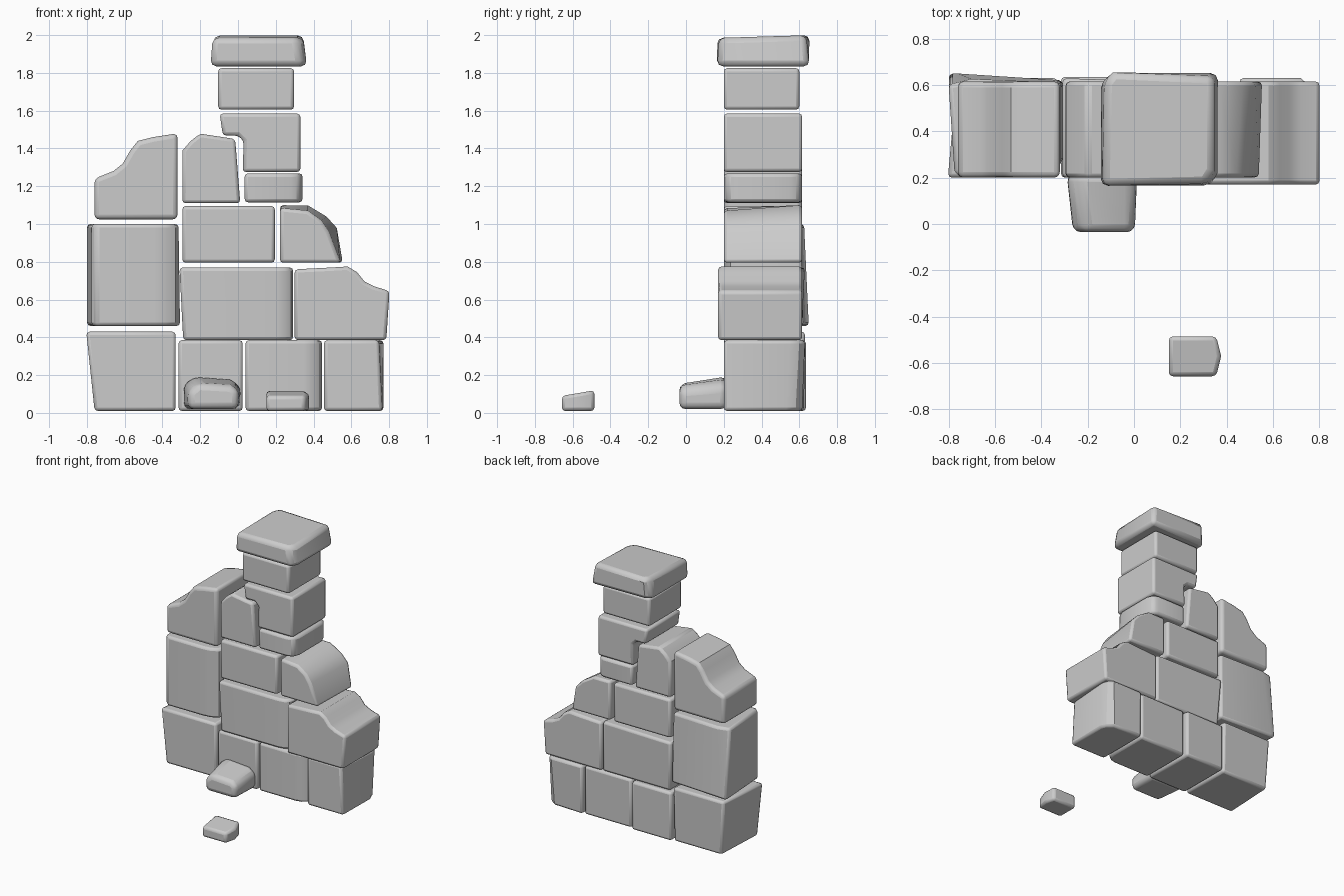
import bpy, bmesh

Y0, Y1 = 0.2, 0.615  # usual front and back of the wall


def loft(name, ring_a, ring_b, bevel, segs):
    """Solid stone between two matching rings of 3D points, with softened edges."""
    bm = bmesh.new()
    a = [bm.verts.new(p) for p in ring_a]
    b = [bm.verts.new(p) for p in ring_b]
    bm.faces.new(a)
    bm.faces.new(b[::-1])
    n = len(a)
    for i in range(n):
        j = (i + 1) % n
        bm.faces.new((a[i], b[i], b[j], a[j]))
    bmesh.ops.recalc_face_normals(bm, faces=bm.faces)
    me = bpy.data.meshes.new(name)
    bm.to_mesh(me)
    bm.free()
    ob = bpy.data.objects.new(name, me)
    bpy.context.collection.objects.link(ob)
    mod = ob.modifiers.new("soft_edges", 'BEVEL')
    mod.width = bevel
    mod.segments = segs
    mod.limit_method = 'ANGLE'
    mod.angle_limit = 0.75
    bpy.ops.object.select_all(action='DESELECT')
    ob.select_set(True)
    bpy.context.view_layer.objects.active = ob
    bpy.ops.object.shade_smooth_by_angle(angle=0.55)
    return ob


def front(name, pts, y0=Y0, y1=Y1, back=None, bevel=0.018, segs=2):
    """Stone from a front (x, z) profile; back may be a different profile."""
    return loft(name, [(x, y0, z) for x, z in pts],
                [(x, y1, z) for x, z in (back or pts)], bevel, segs)


def plan(name, pts, z0, z1, top=None, tilt=0.0, bevel=0.018, segs=2):
    """Stone from a plan (x, y) profile; top may differ and tilt along y."""
    t = top or pts
    return loft(name, [(x, y, z0) for x, y in pts],
                [(x, y, z1 + tilt * (y - t[0][1])) for x, y in t], bevel, segs)


def box(name, x0, x1, z0, z1, y0=Y0, y1=Y1):
    return front(name, [(x0, z0), (x1, z0), (x1, z1), (x0, z1)], y0, y1)


# bottom course
plan("base_stone_left", [(-.76, .2), (-.33, .2), (-.33, .62), (-.74, .62)], .01, .43,
     top=[(-.805, .2), (-.33, .2), (-.33, .63), (-.765, .63)])
box("base_stone_mid_left", -.315, .025, .01, .385, y1=.635)
plan("base_stone_mid_right", [(.04, .2), (.35, .2), (.4, .21), (.43, .235), (.445, .28),
                              (.445, .615), (.04, .615)], .01, .385)
plan("base_stone_right", [(.455, .2), (.765, .2), (.77, .53), (.75, .58), (.7, .615),
                          (.455, .625)], .01, .385,
     top=[(.455, .2), (.745, .2), (.77, .55), (.755, .6), (.72, .63), (.455, .63)])

# second course
plan("tall_stone_left", [(-.75, .2), (-.44, .2), (-.38, .208), (-.33, .235), (-.307, .28),
                         (-.307, .62), (-.76, .65), (-.8, .65), (-.775, .23)], .46, 1.0,
     top=[(-.75, .2), (-.44, .2), (-.38, .208), (-.33, .235), (-.315, .28),
          (-.315, .61), (-.7, .625), (-.8, .6), (-.775, .23)])
plan("wide_stone", [(-.29, .2), (.2, .2), (.25, .208), (.28, .23), (.292, .27),
                    (.292, .61), (-.29, .61)], .385, .77,
     top=[(-.31, .2), (.2, .2), (.25, .208), (.28, .23), (.292, .27),
          (.292, .61), (-.31, .63)])
front("step_stone_right", [(.3, .385), (.785, .385), (.802, .645), (.72, .67), (.67, .695),
                           (.63, .745), (.58, .775), (.5, .77), (.3, .76)], y0=.17)

# third course
box("middle_stone", -.295, .195, .795, 1.095)
front("slope_stone_right", [(.222, .795), (.545, .795), (.48, .96), (.44, 1.02),
                            (.37, 1.07), (.222, 1.085)],
      back=[(.222, .795), (.555, .795), (.525, .98), (.47, 1.04), (.37, 1.1), (.222, 1.1)])

# ragged upper left stones
front("stepped_stone_upper_left", [(-.76, 1.025), (-.32, 1.025), (-.32, 1.48), (-.45, 1.46),
                                   (-.53, 1.44), (-.57, 1.39), (-.61, 1.32), (-.66, 1.28),
                                   (-.76, 1.24)], bevel=.025, segs=3)
front("narrow_stone_upper", [(-.295, 1.11), (.012, 1.11), (-.015, 1.45), (-.2, 1.478),
                             (-.25, 1.44), (-.293, 1.39)])

# pillar
plan("pillar_stone_thin", [(.035, .2), (.28, .2), (.325, .22), (.342, .27), (.342, .55),
                           (.32, .6), (.28, .615), (.035, .615)], 1.115, 1.268)
front("pillar_stone_notched", [(.025, 1.275), (.33, 1.275), (.33, 1.585), (-.097, 1.585),
                               (-.08, 1.468), (0, 1.468), (.03, 1.44)])
box("pillar_stone_top", -.105, .297, 1.605, 1.825, y1=.6)
plan("cap_stone", [(-.145, .165), (.34, .165), (.365, .22), (.365, .655), (-.1, .645),
                   (-.145, .62)], 1.835, 1.985,
     top=[(-.135, .165), (.31, .175), (.345, .23), (.345, .635), (-.09, .655),
          (-.125, .61)], tilt=.03, bevel=.03)

# fallen rubble
front("rubble_boulder", [(-.26, .02), (0, .02), (.005, .12), (-.04, .145), (-.21, .155),
                         (-.265, .11)], y0=-.035, y1=.215,
      back=[(-.29, .02), (.01, .02), (.015, .14), (-.04, .18), (-.24, .195), (-.29, .15)],
      bevel=.04, segs=3)
plan("rubble_pebble", [(.15, -.657), (.355, -.657), (.376, -.57), (.355, -.485), (.15, -.485)],
     .01, .09, tilt=.17)
